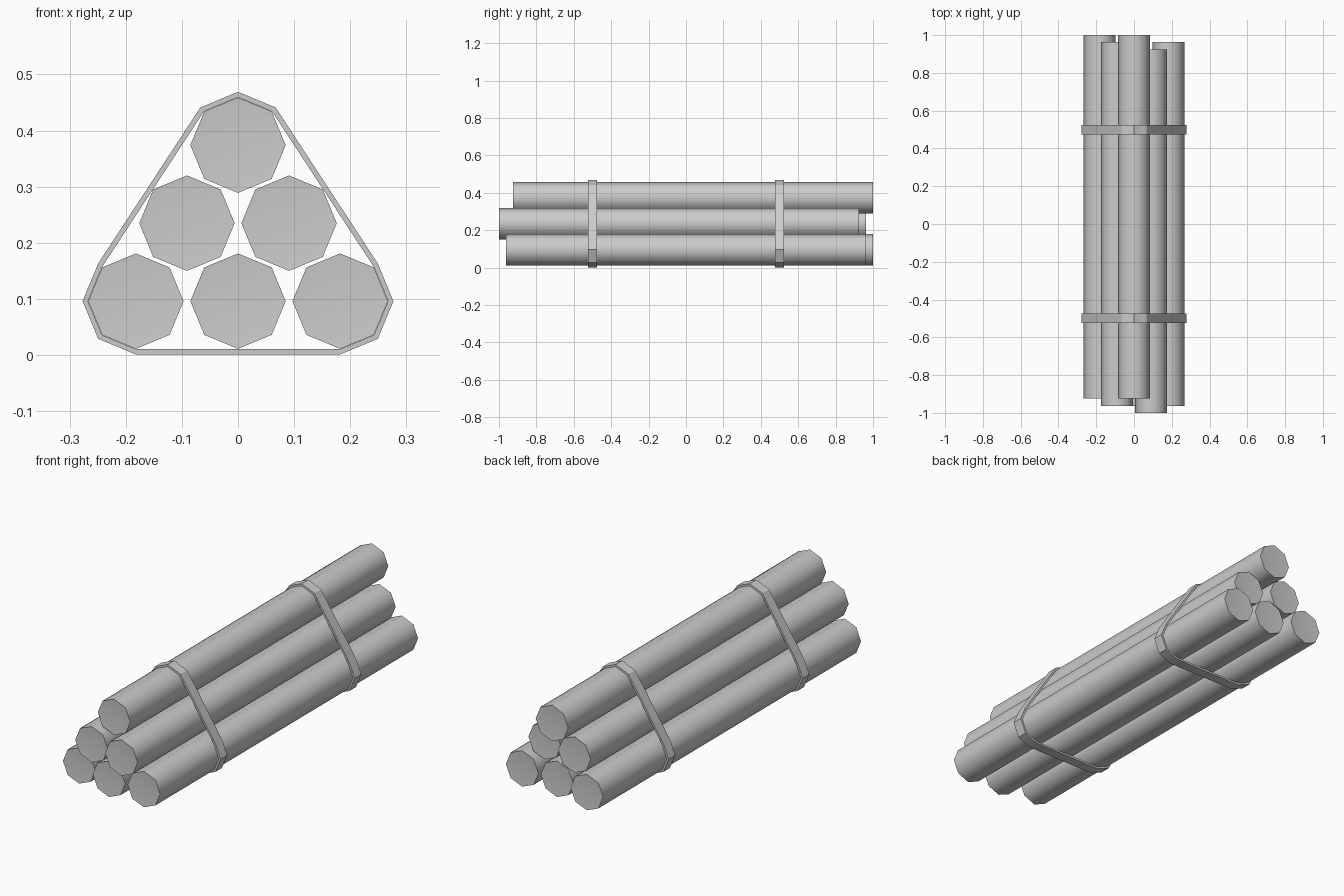
import bpy
import bmesh
import math

cube = bpy.data.objects.get("Cube")
if cube:
    bpy.data.objects.remove(cube, do_unlink=True)

SIDES = 8
POLE_R = 0.085
SPACING = 0.182
ROW_Z = (0.096, 0.235, 0.374)

grey = bpy.data.materials.new("light_grey")
grey.use_nodes = True
grey.diffuse_color = (0.6, 0.6, 0.6, 1)
grey.node_tree.nodes["Principled BSDF"].inputs["Base Color"].default_value = (0.6, 0.6, 0.6, 1)


def octagon(cx, cz, r, steps=range(SIDES)):
    """Corner points of an octagon in the xz plane, one corner pointing up."""
    return [(cx + r * math.cos(math.tau * i / SIDES),
             cz + r * math.sin(math.tau * i / SIDES)) for i in steps]


def finish(bm, name, angle):
    bmesh.ops.recalc_face_normals(bm, faces=bm.faces)
    mesh = bpy.data.meshes.new(name)
    bm.to_mesh(mesh)
    bm.free()
    mesh.materials.append(grey)
    obj = bpy.data.objects.new(name, mesh)
    bpy.context.collection.objects.link(obj)
    bpy.ops.object.select_all(action='DESELECT')
    obj.select_set(True)
    bpy.context.view_layer.objects.active = obj
    bpy.ops.object.shade_smooth_by_angle(angle=math.radians(angle))


def add_ring(bm, points, y):
    return [bm.verts.new((x, y, z)) for x, z in points]


def bridge(bm, a, b):
    for i in range(len(a)):
        j = (i + 1) % len(a)
        bm.faces.new((a[i], a[j], b[j], b[i]))


def pole(name, x, z, front, back):
    bm = bmesh.new()
    points = octagon(x, z, POLE_R)
    rings = [add_ring(bm, points, y) for y in (front, back)]
    bridge(bm, *rings)
    caps = [bm.faces.new(ring) for ring in rings]
    bmesh.ops.recalc_face_normals(bm, faces=bm.faces)
    # Faint rim around each end
    bmesh.ops.inset_individual(bm, faces=caps, thickness=0.011, depth=-0.001)
    finish(bm, name, 60)


def strap_outline(r):
    """Outline wrapped tightly around the three corner poles."""
    return (octagon(SPACING, ROW_Z[0], r, (-2, -1, 0, 1))
            + octagon(0, ROW_Z[2], r, (1, 2, 3))
            + octagon(-SPACING, ROW_Z[0], r, (3, 4, 5, 6)))


def strap(name, y, width=0.05):
    bm = bmesh.new()
    outer, inner = strap_outline(0.095), strap_outline(0.0855)
    rings = [add_ring(bm, pts, y + side * width / 2)
             for pts, side in ((outer, -1), (outer, 1), (inner, 1), (inner, -1))]
    for i in range(4):
        bridge(bm, rings[i], rings[(i + 1) % 4])
    finish(bm, name, 30)


# Stack of poles: bottom, middle and top rows, each slid a little lengthwise
SLIDE = 0.0375
LENGTH = 1.925
rows = (
    ("bottom", (("right", -1, 2), ("centre", 0, 1), ("left", 1, 1))),
    ("middle", (("right", -0.5, 1), ("left", 0.5, 0))),
    ("top", (("centre", 0, 2),)),
)
for (row, poles), z in zip(rows, ROW_Z):
    for side, column, shift in poles:
        front = -1 + shift * SLIDE
        pole(f"{row}_{side}_pole", column * SPACING, z, front, front + LENGTH)

# Straps holding the bundle together
strap("front_strap", -0.5)
strap("back_strap", 0.5)
